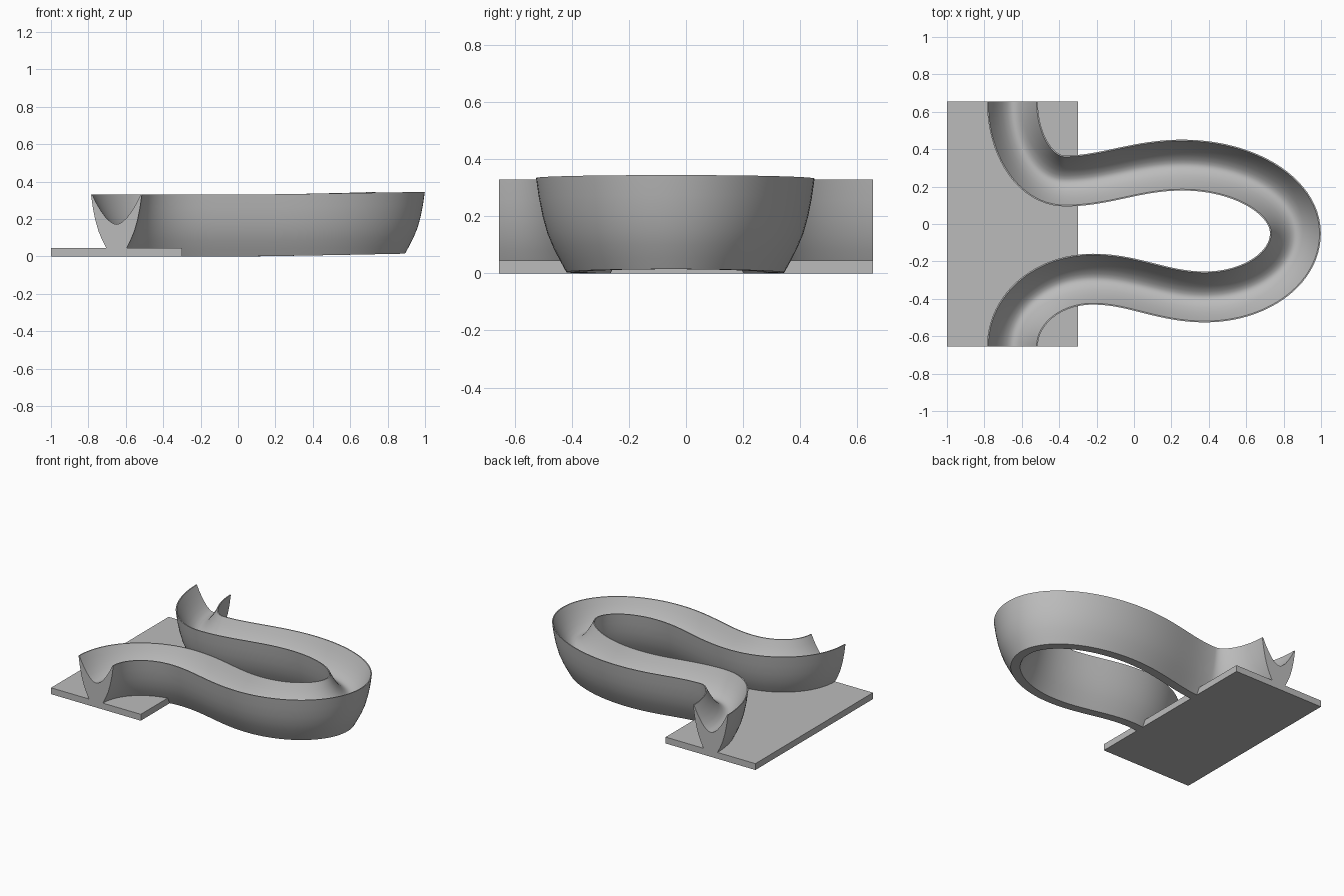
import bpy, bmesh, math
from mathutils import Vector
from mathutils.geometry import interpolate_bezier

cube = bpy.data.objects.get("Cube")
if cube:
    bpy.data.objects.remove(cube)

grey = bpy.data.materials.new("plain_grey")
grey.use_nodes = True
grey.diffuse_color = (0.5, 0.5, 0.5, 1)
grey.node_tree.nodes["Principled BSDF"].inputs["Base Color"].default_value = (0.5, 0.5, 0.5, 1)


def make_object(name, bm):
    bmesh.ops.recalc_face_normals(bm, faces=bm.faces)
    mesh = bpy.data.meshes.new(name)
    bm.to_mesh(mesh)
    bm.free()
    mesh.materials.append(grey)
    obj = bpy.data.objects.new(name, mesh)
    bpy.context.collection.objects.link(obj)
    return obj


# Centre line of the channel: position, travel direction, handle lengths in and out
knots = [
    ((-0.65, 0.655), (0, -1), 0, 0.235),
    ((-0.37, 0.23), (1, 0), 0.155, 0.22),
    ((0.26, 0.315), (1, 0), 0.25, 0.33),
    ((0.863, -0.05), (0, -1), 0.2, 0.19),
    ((0.38, -0.39), (-1, 0), 0.265, 0.23),
    ((-0.22, -0.295), (-1, 0), 0.22, 0.24),
    ((-0.65, -0.655), (0, -1), 0.2, 0),
]
path = []
for (p, d, _, out), (q, e, inn, _) in zip(knots, knots[1:]):
    p, d, q, e = (Vector((*v, 0)) for v in (p, d, q, e))
    path += interpolate_bezier(p, p + d * out, q - e * inn, q, 25)[:-1]
path.append(Vector((*knots[-1][0], 0)))

# Half cross-section from the foot up the wall, over the lip and down to the valley
half = [(0.03, 0), (0.052, 0.04), (0.075, 0.085), (0.096, 0.135), (0.113, 0.195),
        (0.126, 0.26), (0.136, 0.33), (0.129, 0.33), (0.108, 0.286), (0.083, 0.244),
        (0.056, 0.207), (0.03, 0.183), (0.012, 0.174)]
section = half + [(0, 0.172)] + [(-w, z) for w, z in reversed(half)]

# Sweep the section along the path, rising gently toward the far bend
bm = bmesh.new()
rings = []
for i, p in enumerate(path):
    if i in (0, len(path) - 1):
        t = Vector((0, -1, 0))
    else:
        t = (path[i + 1] - path[i - 1]).normalized()
    side = Vector((-t.y, t.x, 0))
    rise = 0.015 * max(0, p.x / 0.863) ** 1.3
    rings.append([bm.verts.new(p + side * w + Vector((0, 0, z + rise))) for w, z in section])
count = len(section)
for a, b in zip(rings, rings[1:]):
    for j in range(count):
        k = (j + 1) % count
        bm.faces.new((a[j], a[k], b[k], b[j]))
bm.faces.new(rings[0])
bm.faces.new(rings[-1])
channel = make_object("curved_channel", bm)

# Flat base slab under the two open ends
bm = bmesh.new()
bmesh.ops.create_cube(bm, size=1)
bmesh.ops.scale(bm, vec=(0.7, 1.31, 0.045), verts=bm.verts)
bmesh.ops.translate(bm, vec=(-0.65, 0, 0.0225), verts=bm.verts)
make_object("base_plate", bm)

# Smooth walls with crisp lips and ends
bpy.ops.object.select_all(action="DESELECT")
channel.select_set(True)
bpy.context.view_layer.objects.active = channel
bpy.ops.object.shade_smooth_by_angle(angle=math.radians(40))
